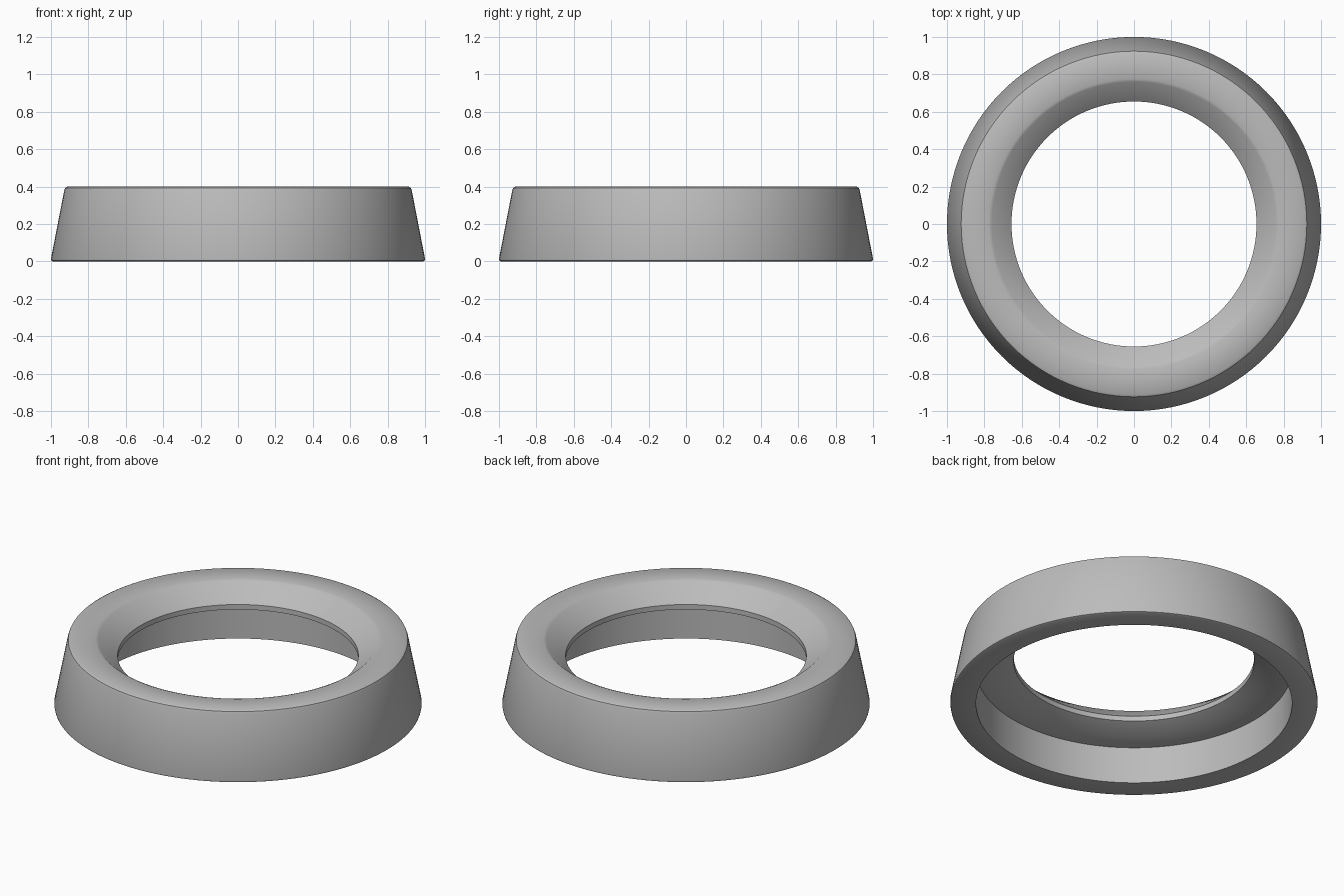
import bpy, bmesh, math

cube = bpy.data.objects.get("Cube")
if cube:
    bpy.data.objects.remove(cube, do_unlink=True)

grey = bpy.data.materials.new("plain grey")
grey.use_nodes = True
colour = (0.5, 0.5, 0.5, 1)
grey.diffuse_color = colour
grey.node_tree.nodes["Principled BSDF"].inputs["Base Color"].default_value = colour

# Ring cross-section as (radius, height), from the foot up and over to the hollow underside
profile = [
    (0.86, 0), (0.99, 0), (0.998, 0.004), (1.0, 0.014),
    (0.929, 0.38), (0.924, 0.393), (0.912, 0.4),
    (0.775, 0.4), (0.76, 0.394), (0.655, 0.3),
    (0.655, 0.27), (0.76, 0.228), (0.86, 0.22),
]

# Lathe the closed profile around z
bm = bmesh.new()
verts = [bm.verts.new((r, 0, z)) for r, z in profile]
edges = [bm.edges.new((a, b)) for a, b in zip(verts, verts[1:] + verts[:1])]
bmesh.ops.spin(bm, geom=verts + edges, cent=(0, 0, 0), axis=(0, 0, 1),
               angle=math.tau, steps=128, use_merge=True)
bmesh.ops.remove_doubles(bm, verts=bm.verts, dist=0.0005)
bmesh.ops.recalc_face_normals(bm, faces=bm.faces)
mesh = bpy.data.meshes.new("tapered_ring")
bm.to_mesh(mesh)
bm.free()
mesh.materials.append(grey)

ring = bpy.data.objects.new("tapered_ring", mesh)
bpy.context.collection.objects.link(ring)
bpy.ops.object.select_all(action='DESELECT')
ring.select_set(True)
bpy.context.view_layer.objects.active = ring
bpy.ops.object.shade_smooth_by_angle(angle=math.radians(35))
